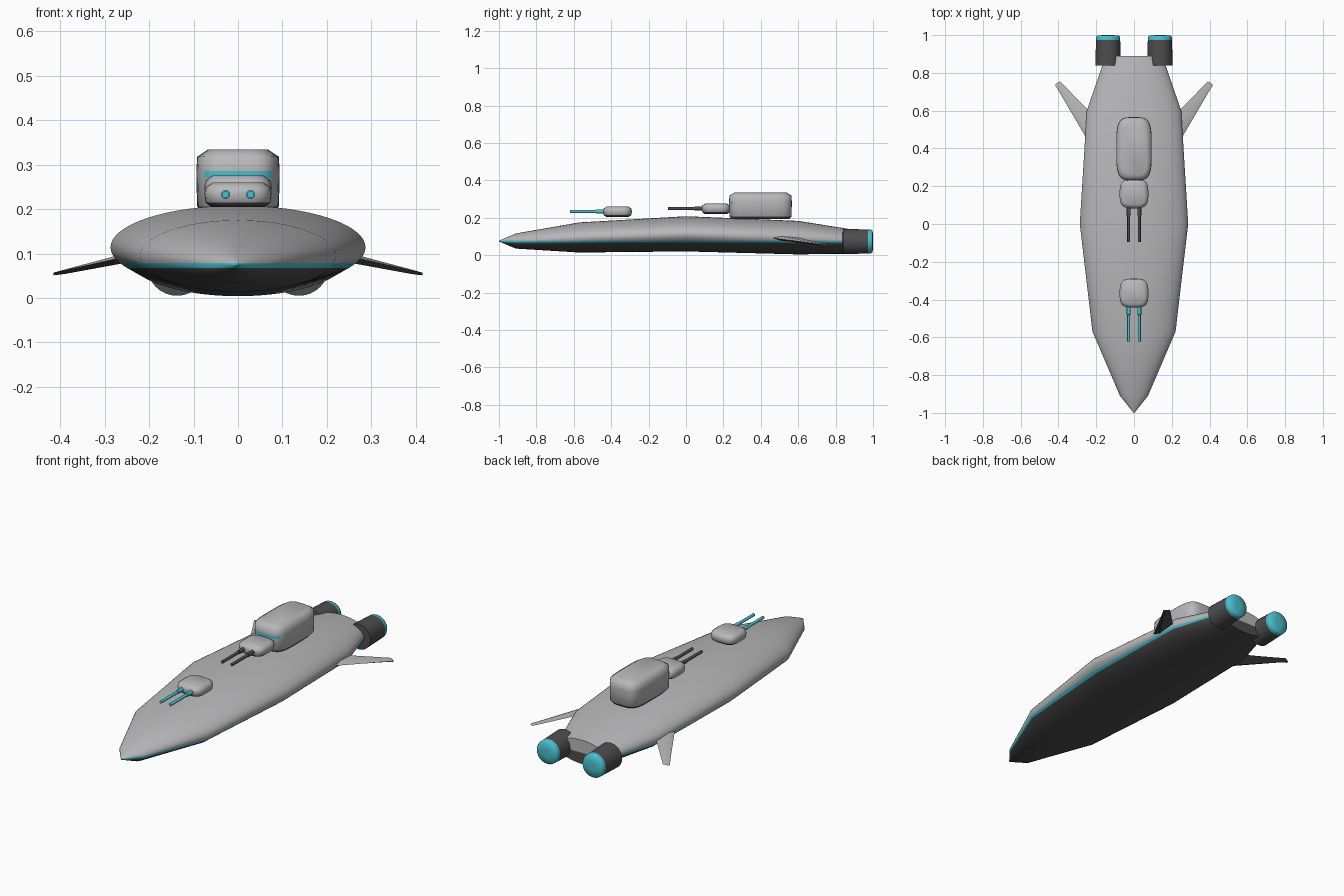
import bpy
import bmesh
import math
from mathutils import Vector

cube = bpy.data.objects.get("Cube")
if cube:
    bpy.data.objects.remove(cube, do_unlink=True)


def make_material(name, rgb):
    mat = bpy.data.materials.new(name)
    mat.use_nodes = True
    mat.diffuse_color = (*rgb, 1)
    mat.node_tree.nodes["Principled BSDF"].inputs["Base Color"].default_value = (*rgb, 1)
    return mat


MATERIALS = [make_material("light grey", (0.48, 0.48, 0.49)),
             make_material("dark grey", (0.075, 0.075, 0.078)),
             make_material("cyan", (0.07, 0.52, 0.62))]
GREY, DARK, CYAN = range(3)


def loft(name, rings, colour, sharp=180, cuts=()):
    """Skin closed rings of points, cut at heights, colour faces by a rule."""
    bm = bmesh.new()
    loops = [[bm.verts.new(p) for p in ring] for ring in rings]
    for a, b in zip(loops, loops[1:]):
        for i in range(len(a)):
            j = (i + 1) % len(a)
            bm.faces.new((a[i], a[j], b[j], b[i]))
    bm.faces.new(loops[0][::-1])
    bm.faces.new(loops[-1])
    for z in cuts:
        bmesh.ops.bisect_plane(bm, geom=bm.verts[:] + bm.edges[:] + bm.faces[:],
                               dist=1e-5, plane_co=(0, 0, z), plane_no=(0, 0, 1))
    bmesh.ops.recalc_face_normals(bm, faces=bm.faces[:])
    bm.normal_update()
    for e in bm.edges:
        e.smooth = e.calc_face_angle(0) < math.radians(sharp)
    for f in bm.faces:
        f.smooth = True
        f.material_index = colour(f.calc_center_median(), f.normal)
    mesh = bpy.data.meshes.new(name)
    bm.to_mesh(mesh)
    bm.free()
    for mat in MATERIALS:
        mesh.materials.append(mat)
    obj = bpy.data.objects.new(name, mesh)
    bpy.context.collection.objects.link(obj)
    return obj


def oval_y(y, x, z, rx, rz, n):
    """Ellipse facing along y."""
    angles = [2 * math.pi * i / n for i in range(n)]
    return [Vector((x + rx * math.cos(a), y, z + rz * math.sin(a))) for a in angles]


def rounded_z(y, z, rx, ry, n=40, power=0.5):
    """Squared-off ellipse lying flat."""
    def soft(v):
        return math.copysign(abs(v) ** power, v)
    angles = [2 * math.pi * (i + 0.5) / n for i in range(n)]
    return [Vector((rx * soft(math.cos(a)), y + ry * soft(math.sin(a)), z)) for a in angles]


def tube(name, x, z, stations, colour, n=16, sharp=180):
    return loft(name, [oval_y(y, x, z, r, r, n) for y, r in stations], colour, sharp)


def underside(c, n):
    return DARK if n.z < -0.3 else GREY


# Hull: oval sections with a waterline stripe and dark belly
STRIPE = (0.068, 0.079)
sections = [(-1, 0.002, 0.077, 0.073), (-0.91, 0.074, 0.116, 0.035),
            (-0.57, 0.22, 0.175, 0.014), (0, 0.287, 0.208, 0.02),
            (0.6, 0.25, 0.183, 0.004), (0.89, 0.15, 0.137, 0.008)]


def hull_colour(c, n):
    if c.z < STRIPE[0]:
        return DARK
    return CYAN if c.z < STRIPE[1] and n.y < 0.9 else GREY


loft("hull", [oval_y(y, 0, (t + b) / 2, w, (t - b) / 2, 64) for y, w, t, b in sections],
     hull_colour, 50, STRIPE)


# Command tower with a glowing front window band
def tower_colour(c, n):
    if 0.27 < c.z < 0.286 and n.y < -0.6:
        return CYAN
    return underside(c, n)


tower_levels = [(0.192, 0.85), (0.206, 0.98), (0.27, 1), (0.286, 1), (0.318, 0.98), (0.334, 0.72)]
loft("command_tower", [rounded_z(0.398, z, 0.094 * s, 0.075 + 0.093 * s) for z, s in tower_levels],
     tower_colour)

# Twin-barrel turrets
for name, y, z, barrel_colour in (("front", -0.366, 0.205, CYAN), ("rear", 0.16, 0.221, DARK)):
    levels = [(0, 0.8), (0.01, 0.97), (0.03, 1), (0.044, 0.96), (0.055, 0.75)]
    loft(name + "_turret", [rounded_z(y, z + h, 0.076 * s, 0.077 * s, 32, 0.6) for h, s in levels],
         underside)
    for side, x in (("left", 0.028), ("right", -0.028)):
        tube(f"{name}_turret_{side}_barrel", x, z + 0.028,
             [(y - 0.255, 0.008), (y - 0.115, 0.008), (y - 0.114, 0.0105), (y - 0.04, 0.0105)],
             lambda c, n: barrel_colour, 12, 40)

# Engines with glowing nozzles, and drooping swept fins
for side, s in (("left", 1), ("right", -1)):
    tube(side + "_engine", s * 0.137, 0.073,
         [(0.838, 0.05), (0.84, 0.068), (0.973, 0.064), (0.99, 0.063), (0.998, 0.058), (1, 0.02)],
         lambda c, n: CYAN if c.y > 0.973 else DARK, 32, 60)

    # Fin sections: x, leading y, trailing y, middle z, half thickness
    rings = []
    for x, lead, trail, z, h in ((0.2, 0.37, 0.56, 0.104, 0.014),
                                 (0.27, 0.485, 0.63, 0.086, 0.01),
                                 (0.39, 0.69, 0.755, 0.059, 0.005),
                                 (0.415, 0.73, 0.742, 0.054, 0.003)):
        rings.append([Vector((s * x, lead, z + 0.003)),
                      Vector((s * x, lead * 0.7 + trail * 0.3, z + h)),
                      Vector((s * x, trail, z)),
                      Vector((s * x, lead * 0.7 + trail * 0.3, z - h))])
    loft(side + "_fin", rings, underside, 30)
